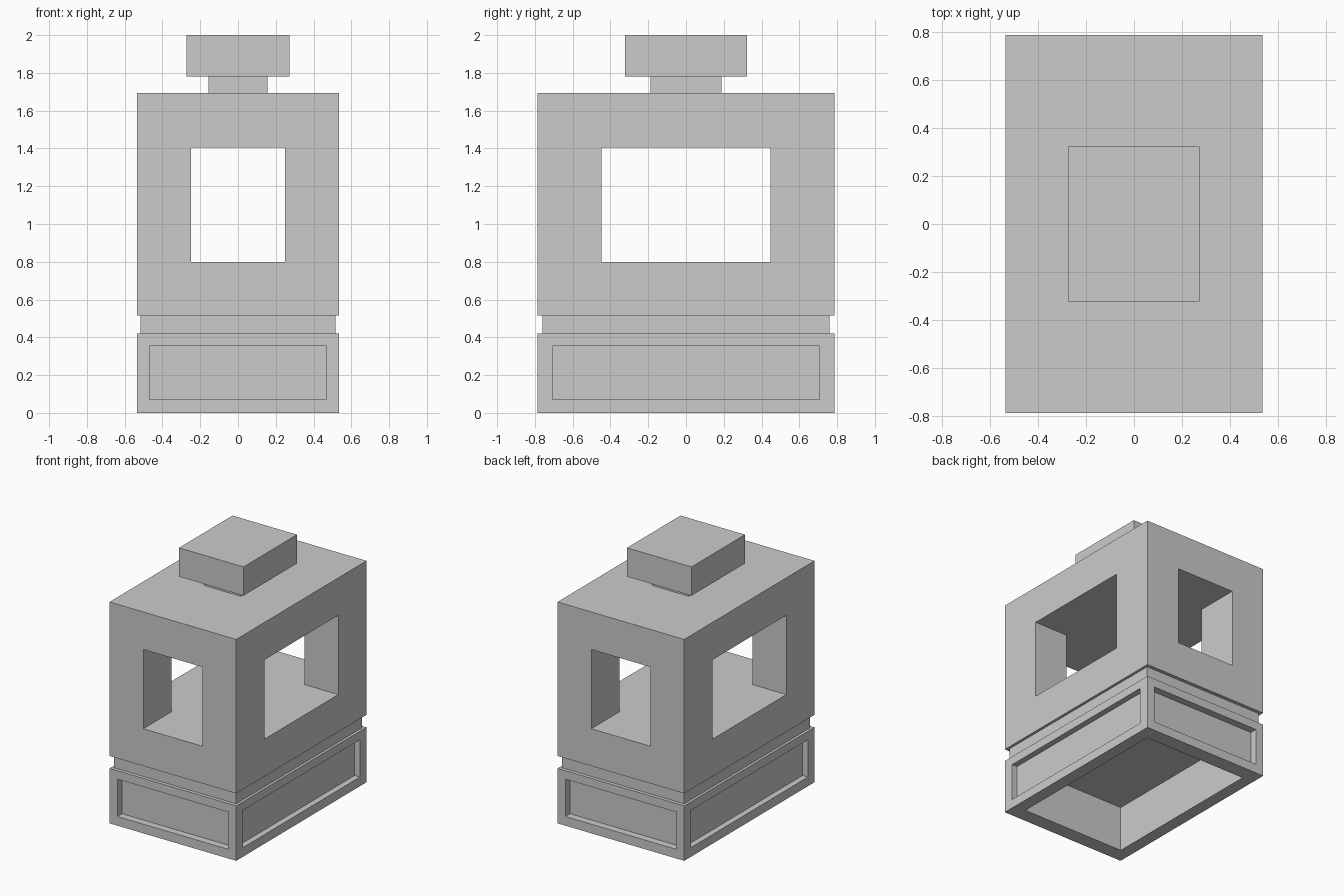
import bpy, bmesh
from mathutils import Matrix, Vector

if "Cube" in bpy.data.objects:
    bpy.data.objects.remove(bpy.data.objects["Cube"])


def box(name, hx, hy, z0, z1, cx=0.0, cy=0.0):
    """Box given by half sizes in x and y and a z range."""
    bm = bmesh.new()
    mat = Matrix.Translation(Vector((cx, cy, (z0 + z1) / 2))) @ Matrix.Diagonal((2 * hx, 2 * hy, z1 - z0, 1))
    bmesh.ops.create_cube(bm, size=1, matrix=mat)
    mesh = bpy.data.meshes.new(name)
    bm.to_mesh(mesh)
    bm.free()
    obj = bpy.data.objects.new(name, mesh)
    bpy.context.collection.objects.link(obj)
    return obj


def cut(obj, *size):
    """Subtract a box from obj and drop the cutter."""
    cutter = box("cutter", *size)
    cutter.hide_render = True
    mod = obj.modifiers.new("cut", 'BOOLEAN')
    mod.operation = 'DIFFERENCE'
    mod.solver = 'EXACT'
    mod.object = cutter
    bpy.context.view_layer.objects.active = obj
    bpy.ops.object.modifier_apply(modifier=mod.name)
    bpy.data.objects.remove(cutter, do_unlink=True)


HX, HY = 0.536, 0.787      # outer half width and half depth
PX, PY = 0.045, 0.056      # depth of the side panels
G = 0.1                    # cutter overshoot

# Base: sunken panel on each side, hollow underneath
base = box("base", HX, HY, 0, 0.42)
for s in (-1, 1):
    cut(base, 0.469, (PY + G) / 2, 0.07, 0.355, 0, s * (HY - PY + (PY + G) / 2))
    cut(base, (PX + G) / 2, 0.707, 0.07, 0.355, s * (HX - PX + (PX + G) / 2), 0)
cut(base, HX - 0.095, HY - 0.115, -G, 0.35)

# Narrow band between base and body
box("band", 0.516, 0.76, 0.42, 0.515)

# Lantern body: crossing window tunnels leave four corner posts
body = box("body", HX, HY, 0.515, 1.693)
cut(body, 0.25, HY + G, 0.80, 1.406)
cut(body, HX + G, 0.447, 0.80, 1.406)

# Neck and cap
box("neck", 0.157, 0.189, 1.693, 1.78)
box("cap", 0.273, 0.323, 1.78, 2.0)
